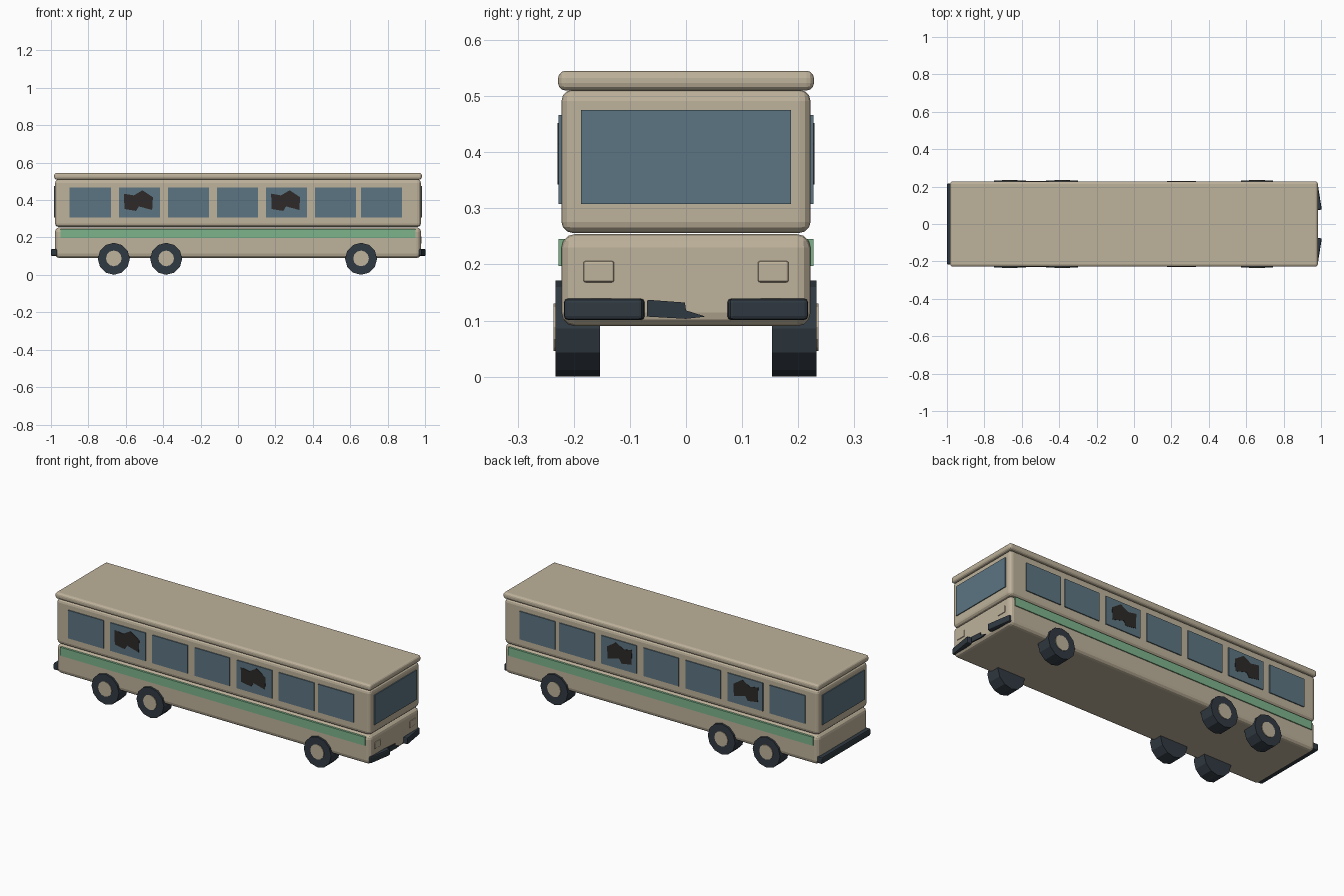
import bpy, bmesh, math
from mathutils import Matrix, Vector

if "Cube" in bpy.data.objects:
    bpy.data.objects.remove(bpy.data.objects["Cube"])


def material(name, rgb):
    m = bpy.data.materials.new(name)
    m.diffuse_color = (*rgb, 1)
    m.use_nodes = True
    m.node_tree.nodes["Principled BSDF"].inputs["Base Color"].default_value = m.diffuse_color
    return m


CREAM = material("cream_paint", (0.515, 0.445, 0.328))
GLASS = material("glass", (0.107, 0.178, 0.223))
GREEN = material("green_paint", (0.205, 0.456, 0.262))
DARK = material("dark_rubber", (0.03, 0.042, 0.054))
HOLE = material("hole", (0.026, 0.023, 0.021))


def finish(name, bm, mat, bevel=0, segments=3):
    bmesh.ops.recalc_face_normals(bm, faces=bm.faces)
    mesh = bpy.data.meshes.new(name)
    bm.to_mesh(mesh)
    bm.free()
    mesh.materials.append(mat)
    ob = bpy.data.objects.new(name, mesh)
    bpy.context.collection.objects.link(ob)
    if bevel:
        mod = ob.modifiers.new("bevel", "BEVEL")
        mod.width, mod.segments = bevel, segments
    return ob


def box(name, lo, hi, mat, bevel=0, segments=3, turn=0):
    lo, hi = Vector(lo), Vector(hi)
    bm = bmesh.new()
    bmesh.ops.create_cube(bm, size=1, matrix=Matrix.Diagonal((*(hi - lo), 1)))
    ob = finish(name, bm, mat, bevel, segments)
    ob.location = (lo + hi) / 2
    ob.rotation_euler.z = turn
    return ob


def disc(name, x, y0, y1, z, r, mat):
    bm = bmesh.new()
    bmesh.ops.create_cone(bm, cap_ends=True, segments=12, radius1=r, radius2=r,
                          depth=abs(y1 - y0),
                          matrix=Matrix.Rotation(math.pi / 2, 4, "X"))
    finish(name, bm, mat).location = (x, (y0 + y1) / 2, z)


def plate(name, pts, offset, mat):
    """Extrude an outline of 3D points along an offset."""
    bm = bmesh.new()
    face = bm.faces.new([bm.verts.new(p) for p in pts])
    ext = bmesh.ops.extrude_face_region(bm, geom=[face], use_keep_orig=True)
    moved = [g for g in ext["geom"] if isinstance(g, bmesh.types.BMVert)]
    bmesh.ops.translate(bm, verts=moved, vec=offset)
    finish(name, bm, mat)


# Body shells and roof
box("lower_body", (-0.978, -0.222, 0.09), (0.978, 0.222, 0.254), CREAM, 0.024)
box("upper_body", (-0.978, -0.222, 0.256), (0.978, 0.222, 0.511), CREAM, 0.02)
box("roof", (-0.983, -0.228, 0.51), (0.983, 0.228, 0.545), CREAM, 0.013)

# End windows
for name, s in (("windshield", 1), ("rear_window", -1)):
    xs = sorted((s * 0.96, s * 0.983))
    box(name, (xs[0], -0.187, 0.308), (xs[1], 0.187, 0.475), GLASS)

window_x = (-0.79, -0.527, -0.265, -0.003, 0.26, 0.522, 0.768)
crack = ((-0.083, 0.434), (-0.03, 0.425), (0.016, 0.452), (0.072, 0.415),
         (0.068, 0.347), (-0.003, 0.366), (-0.018, 0.342), (-0.08, 0.352))

for s, side in ((-1, "right"), (1, "left")):
    y = sorted((s * 0.212, s * 0.2275))
    # Side windows, two of them broken
    for i, x in enumerate(window_x):
        box(f"{side}_window_{i}", (x - 0.11, y[0], 0.308), (x + 0.11, y[1], 0.466), GLASS)
        if i in (1, 4):
            plate(f"{side}_window_hole_{i}",
                  [(x + px, s * 0.226, z) for px, z in crack], (0, s * 0.003, 0), HOLE)
    # Stripe
    box(f"{side}_stripe", (-0.95, y[0], 0.197), (0.95, y[1], 0.245), GREEN)
    # Wheels and hubs
    for i, x in enumerate((-0.664, -0.384, 0.658)):
        disc(f"{side}_wheel_{i}", x, s * 0.153, s * 0.233, 0.086, 0.0855, DARK)
        disc(f"{side}_hub_{i}", x, s * 0.2, s * 0.2365, 0.088, 0.042, CREAM)
    # Headlight and bent half of the front bumper
    h = sorted((s * 0.128, s * 0.183))
    box(f"{side}_headlight", (0.96, h[0], 0.168), (0.982, h[1], 0.206), CREAM, 0.004, 2)
    b = sorted((s * 0.074, s * 0.217))
    box(f"{side}_front_bumper", (0.963, b[0], 0.101), (0.993, b[1], 0.139),
        DARK, 0.007, 2, s * math.radians(9))

# Broken bumper middle and full rear bumper
shard = ((-0.069, 0.137), (-0.002, 0.132), (0, 0.118), (0.035, 0.107),
         (0, 0.103), (-0.07, 0.107))
plate("bumper_shard", [(0.96, y, z) for y, z in shard], (0.023, 0, 0), DARK)
box("rear_bumper", (-1.0, -0.217, 0.101), (-0.965, 0.217, 0.139), DARK, 0.007, 2)
